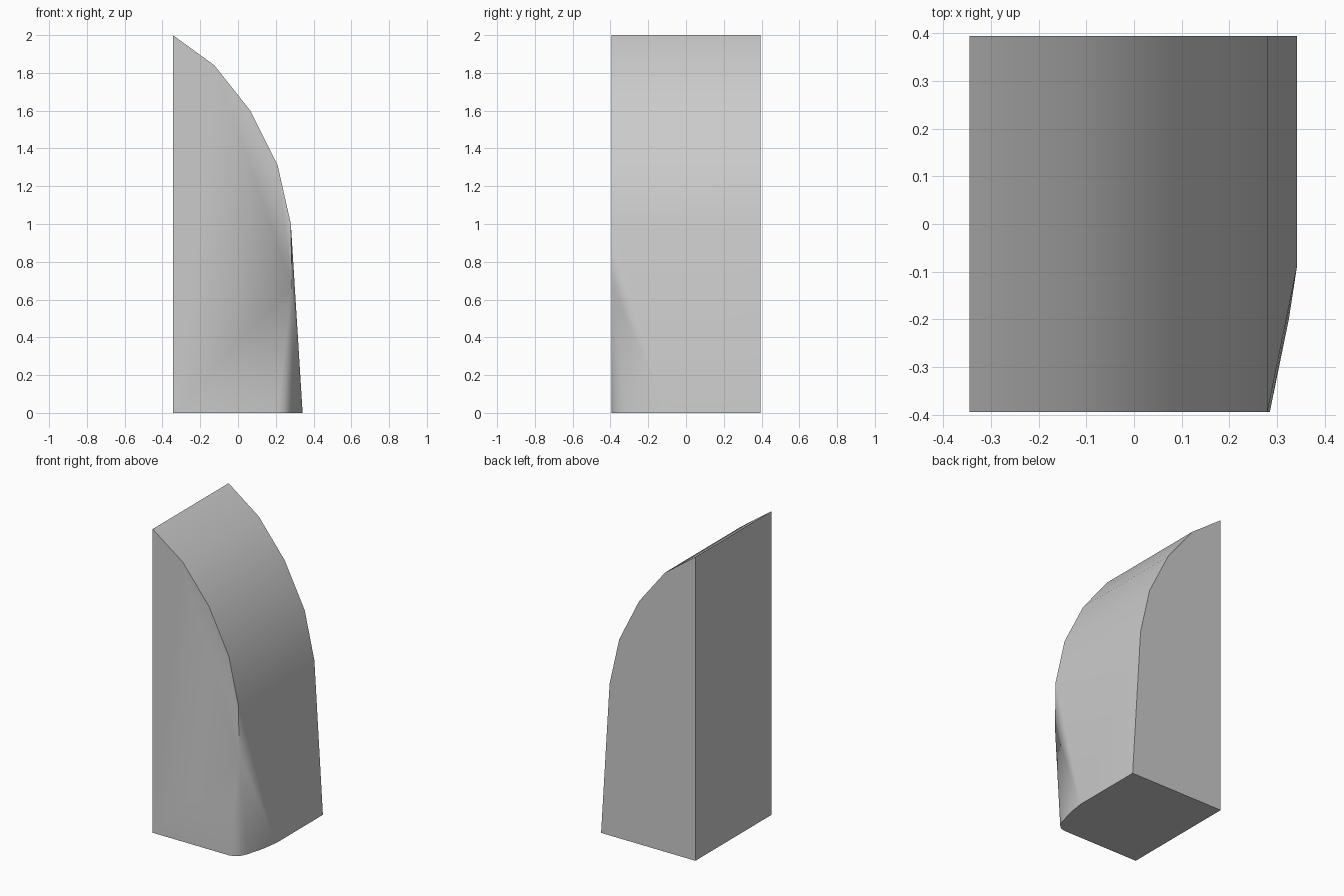
import bpy
import bmesh
import math

cube = bpy.data.objects.get("Cube")
if cube:
    bpy.data.objects.remove(cube, do_unlink=True)

# Plain grey material
grey = bpy.data.materials.new("plain grey")
grey.use_nodes = True
colour = (0.6, 0.6, 0.6, 1)
grey.diffuse_color = colour
grey.node_tree.nodes["Principled BSDF"].inputs["Base Color"].default_value = colour

HALF = 0.395
LEFT = -0.345

# Curved side profile (x, z), shared by the front and back ends
profile = [(LEFT, 0), (LEFT, 2), (-0.125, 1.84), (0.065, 1.6),
           (0.21, 1.31), (0.28, 1.0)]
# Rounded foot of the front corner (x, y)
foot = [(0.21, -HALF), (0.245, -0.386), (0.272, -0.362), (0.292, -0.32),
        (0.325, -0.2), (0.342, -0.09), (0.342, HALF)]

points = [(x, y, z) for x, z in profile for y in (-HALF, HALF)]
points += [(x, y, 0) for x, y in foot]
points.append((0.285, -HALF, 0.68))  # tip where the corner rounding fades out

# Convex block through the profile and the foot
bm = bmesh.new()
for p in points:
    bm.verts.new(p)
bmesh.ops.convex_hull(bm, input=bm.verts[:])
bmesh.ops.dissolve_limit(bm, angle_limit=math.radians(0.3),
                         verts=bm.verts[:], edges=bm.edges[:])
bmesh.ops.recalc_face_normals(bm, faces=bm.faces[:])
mesh = bpy.data.meshes.new("curved_block")
bm.to_mesh(mesh)
bm.free()
mesh.materials.append(grey)

block = bpy.data.objects.new("curved_block", mesh)
bpy.context.collection.objects.link(block)
bpy.ops.object.select_all(action="DESELECT")
block.select_set(True)
bpy.context.view_layer.objects.active = block
bpy.ops.object.shade_smooth_by_angle(angle=math.radians(35))
